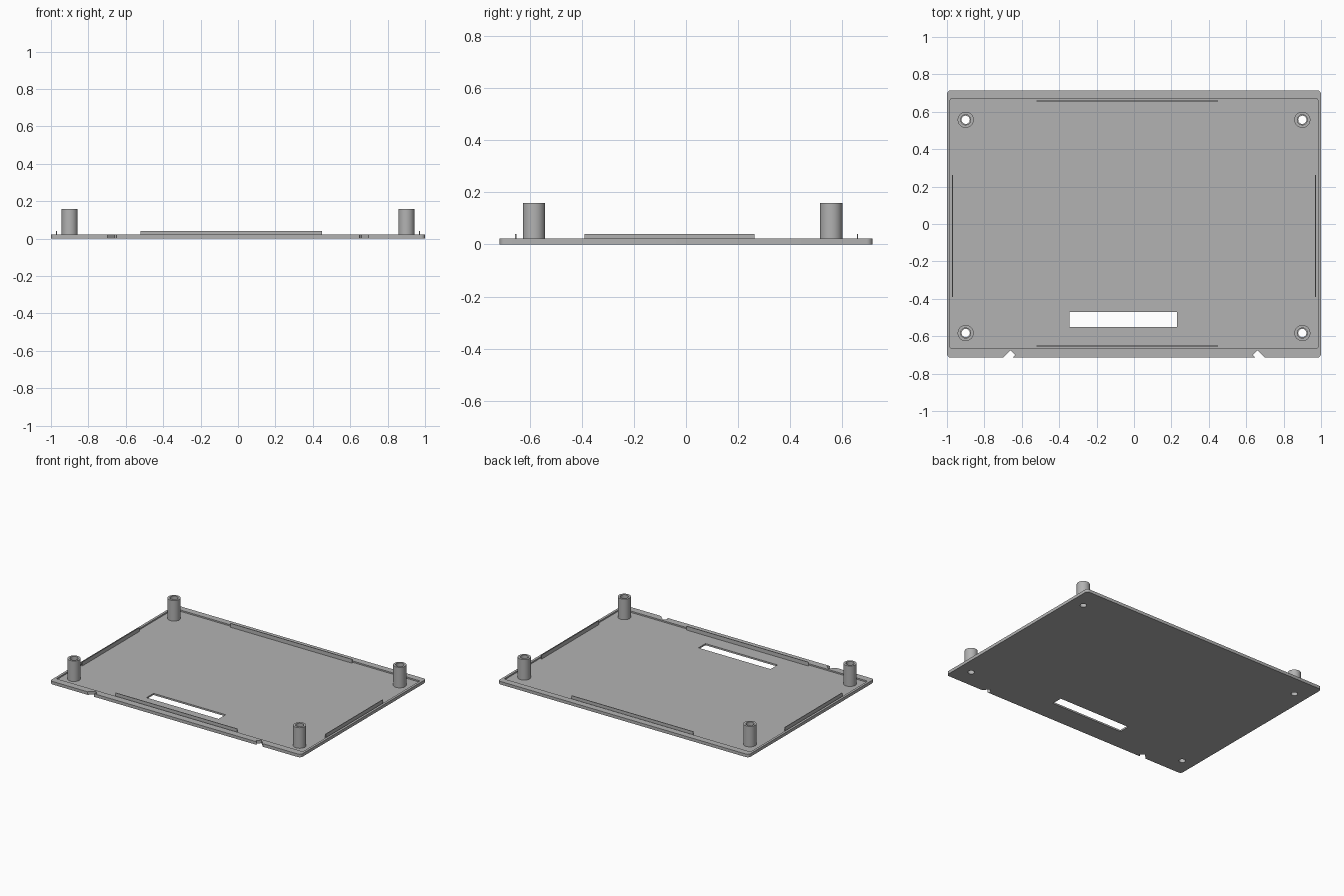
import bpy, bmesh, math
from mathutils import Vector

cube = bpy.data.objects.get("Cube")
if cube:
    bpy.data.objects.remove(cube, do_unlink=True)

grey = bpy.data.materials.new("grey plastic")
grey.use_nodes = True
colour = (0.45, 0.45, 0.45, 1)
grey.diffuse_color = colour
grey.node_tree.nodes["Principled BSDF"].inputs["Base Color"].default_value = colour

RIM_Z, FLOOR_Z, LIP_Z, POST_Z = 0.022, 0.012, 0.04, 0.16
POSTS = [(x, y) for x in (-0.9, 0.9) for y in (-0.583, 0.557)]


def make_object(name, bm):
    bmesh.ops.recalc_face_normals(bm, faces=bm.faces)
    mesh = bpy.data.meshes.new(name)
    bm.to_mesh(mesh)
    bm.free()
    mesh.materials.append(grey)
    obj = bpy.data.objects.new(name, mesh)
    bpy.context.collection.objects.link(obj)
    return obj


def prism(name, outline, z0, z1):
    bm = bmesh.new()
    face = bm.faces.new([bm.verts.new((x, y, z0)) for x, y in outline])
    top = bmesh.ops.extrude_face_region(bm, geom=[face])["geom"]
    verts = [v for v in top if isinstance(v, bmesh.types.BMVert)]
    bmesh.ops.translate(bm, vec=(0, 0, z1 - z0), verts=verts)
    return make_object(name, bm)


def rectangle(x0, x1, y0, y1, radius=0.0):
    if not radius:
        return [(x0, y0), (x1, y0), (x1, y1), (x0, y1)]
    centres = [(x1 - radius, y1 - radius), (x0 + radius, y1 - radius),
               (x0 + radius, y0 + radius), (x1 - radius, y0 + radius)]
    return [(cx + radius * math.cos(a), cy + radius * math.sin(a))
            for q, (cx, cy) in enumerate(centres)
            for a in [math.radians(90 * q + 15 * i) for i in range(7)]]


def circle(cx, cy, r, n=32):
    return [(cx + r * math.cos(math.tau * i / n), cy + r * math.sin(math.tau * i / n))
            for i in range(n)]


def cut(target, cutter):
    mod = target.modifiers.new("cut", 'BOOLEAN')
    mod.operation = 'DIFFERENCE'
    mod.solver = 'EXACT'
    mod.object = cutter
    bpy.context.view_layer.objects.active = target
    bpy.ops.object.modifier_apply(modifier=mod.name)
    bpy.data.objects.remove(cutter, do_unlink=True)


def smooth(obj):
    bpy.ops.object.select_all(action='DESELECT')
    obj.select_set(True)
    bpy.context.view_layer.objects.active = obj
    bpy.ops.object.shade_smooth_by_angle(angle=math.radians(30))


# Base plate with a shallow recess, slot, edge notches and screw holes
plate = prism("base_plate", rectangle(-1, 1, -0.715, 0.715, 0.022), 0, RIM_Z)
cut(plate, prism("recess", rectangle(-0.983, 0.983, -0.665, 0.669, 0.008), FLOOR_Z, 0.1))
cut(plate, prism("slot", rectangle(-0.345, 0.23, -0.55, -0.47), -0.1, 0.1))
for side in (-1, 1):
    notch = [(0.705, -0.721), (0.66, -0.676), (0.635, -0.701), (0.655, -0.721)]
    cut(plate, prism("notch", [(side * x, y) for x, y in notch], -0.1, 0.1))
for x, y in POSTS:
    cut(plate, prism("screw_hole", circle(x, y, 0.022), -0.1, 0.1))
smooth(plate)

# Hollow corner posts
for i, (x, y) in enumerate(POSTS):
    post = prism(f"post_{i + 1}", circle(x, y, 0.043), FLOOR_Z, POST_Z)
    cut(post, prism("bore", circle(x, y, 0.027), -0.1, 0.3))
    smooth(post)

# Thin locating lips just inside the rim
T = 0.0025
for name, y in (("front_lip", -0.653), ("back_lip", 0.658)):
    prism(name, rectangle(-0.52, 0.45, y - T, y + T), FLOOR_Z, LIP_Z)
for name, x in (("right_lip", -0.971), ("left_lip", 0.971)):
    prism(name, rectangle(x - T, x + T, -0.39, 0.262), FLOOR_Z, LIP_Z)
